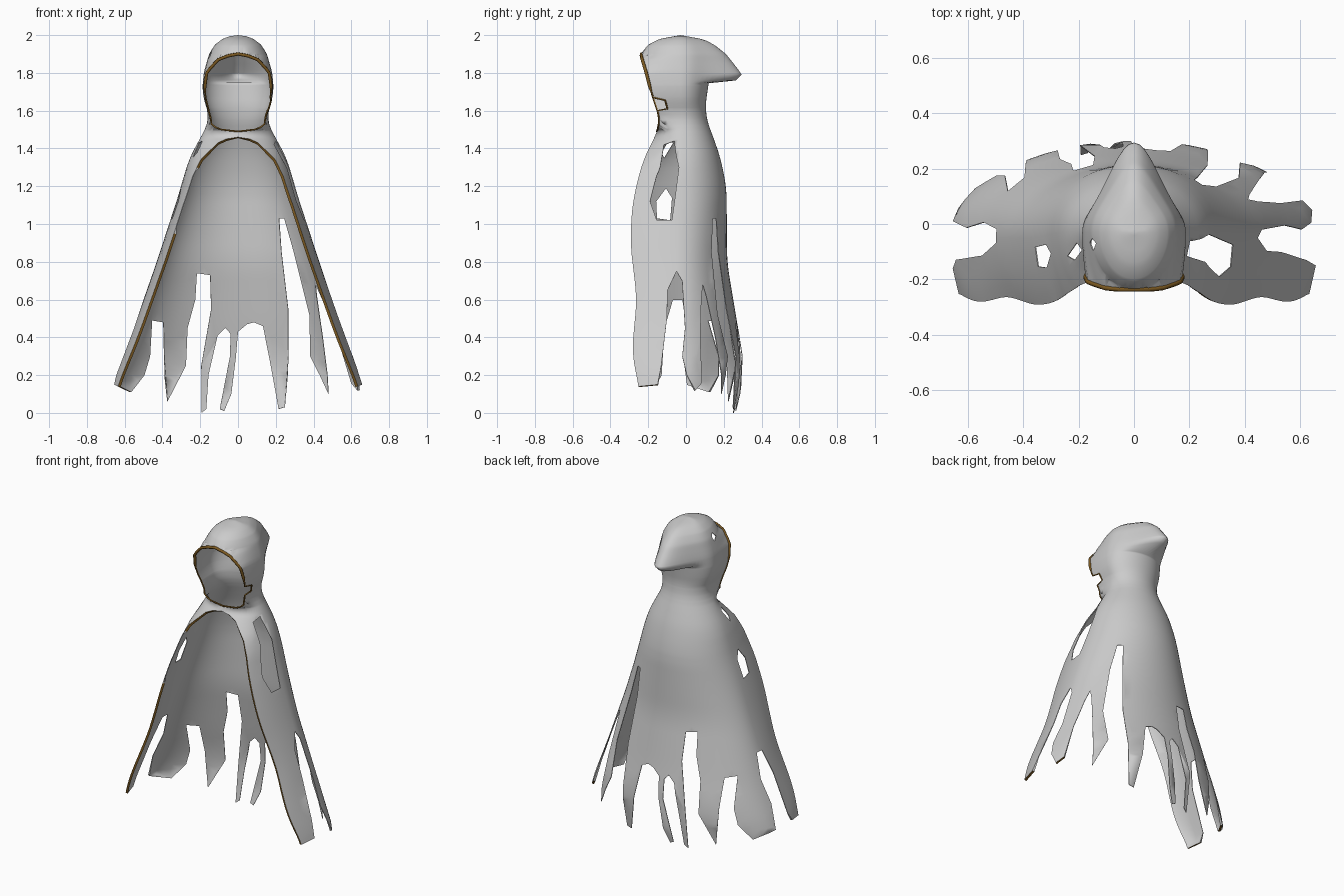
import bpy, bmesh, math
from mathutils import Vector
from mathutils.geometry import delaunay_2d_cdt

if "Cube" in bpy.data.objects:
    bpy.data.objects.remove(bpy.data.objects["Cube"])


def material(name, rgb):
    m = bpy.data.materials.new(name)
    m.use_nodes = True
    m.diffuse_color = (*rgb, 1)
    bsdf = m.node_tree.nodes["Principled BSDF"]
    bsdf.inputs["Base Color"].default_value = (*rgb, 1)
    bsdf.inputs["Roughness"].default_value = 0.8
    return m


cloth = material("grey cloth", (0.6, 0.6, 0.6))
braid = material("brown trim", (0.2, 0.1, 0.015))

# Profiles by height: half width, front, middle, back, hood tail, and opening angle
WIDTH = [(0, .70), (.15, .67), (.4, .57), (.6, .5), (.8, .43), (1, .365), (1.2, .30), (1.3, .275),
         (1.4, .235), (1.5, .17), (1.56, .148), (1.62, .17), (1.7, .19), (1.8, .182), (1.9, .153),
         (1.95, .122), (1.98, .082), (1.994, .045), (2, 0)]
FRONT = [(0, -.24), (.15, -.25), (.3, -.285), (.4, -.28), (.6, -.26), (.9, -.295), (1.1, -.285),
         (1.3, -.24), (1.4, -.2), (1.5, -.14), (1.55, -.135), (1.6, -.15), (1.7, -.185),
         (1.8, -.21), (1.9, -.24), (1.95, -.2), (1.98, -.14), (2, -.03)]
MIDDLE = [(0, -.05), (1, -.05), (1.5, -.02), (1.7, -.03), (2, -.03)]
BACK = [(0, .265), (.15, .3), (.3, .305), (.45, .275), (.6, .25), (.8, .217), (1.2, .215), (1.4, .17),
        (1.5, .125), (1.6, .1), (1.75, .12), (1.8, .13), (1.9, .12), (1.95, .09), (1.98, .05), (2, -.03)]
TAIL = [(0, 0), (1.745, 0), (1.76, .14), (1.78, .175), (1.87, .112), (1.97, .045), (2, 0)]
OPENING = [(0, 107), (.7, 114), (1.1, 119), (1.25, 123), (1.34, 130), (1.43, 150), (1.45, 162),
           (1.46, 180), (1.49, 180), (1.5, 150), (1.51, 138), (1.53, 122), (1.6, 108), (1.7, 110),
           (1.8, 114), (1.87, 140), (1.89, 160), (1.9, 180), (2, 180)]


def at(table, z):
    for (z0, v0), (z1, v1) in zip(table, table[1:]):
        if z <= z1:
            return v0 + (v1 - v0) * (z - z0) / (z1 - z0)
    return table[-1][1]


def soft(table, z):
    """Profile value with its corners rounded, less so towards both ends."""
    d = min(.07, (2 - z) * .13, z)
    return sum(at(table, z + d * k / 2) for k in (-2, -1, 0, 1, 2)) / 5


def surface(a, z):
    """Cloth point at angle a (degrees from the back) and height z."""
    r, c = math.radians(a), math.cos(math.radians(a))
    mid = soft(MIDDLE, z)
    if c >= 0:
        y = mid + (soft(BACK, z) - mid) * c + at(TAIL, z) * c ** 6
    else:
        y = mid + (soft(FRONT, z) - mid) * c / math.cos(math.radians(at(OPENING, z)))
    return Vector((soft(WIDTH, z) * math.sin(r), y, z))


def edge(z, side):
    """Angle of the front edge, with the torn notch in the left of the hood."""
    a = at(OPENING, z)
    if side > 0 and 1.6 < z < 1.67:
        a -= 8
    return side * a


# Ragged hem as (angle, height), from the left front edge round the back to the right
HEM = [(99, .15), (97, .25), (95, .5), (95, .65), (90, .75), (84, .7), (82, .45), (85, .3), (81, .2),
       (73, .12), (67, .16), (68, .4), (64, .6), (61, .68), (58, .62), (52, .4), (47, .2), (45, .1),
       (39, .3), (46, .52), (46, .85), (44, 1.03), (38, 1.03), (34, .85), (31, .55), (26, .3),
       (21, .03), (18, .02), (16, .25), (14, .46), (9, .48), (5, .47), (0, .43), (-1, .3), (-3, .1),
       (-6, .01), (-8, .02), (-4, .3), (-4, .42), (-7, .45), (-11, .41), (-14, .2), (-14, .02),
       (-16, 0), (-18, .25), (-16, .55), (-19, .73), (-29, .74), (-27, .6), (-29, .45),
       (-26, .25), (-33, .06), (-40, .3), (-47, .48), (-58, .49), (-50, .3), (-50, .2), (-58, .11),
       (-80, .15), (-84, .3), (-80, .45), (-84, .6), (-92, .6), (-96, .45), (-97, .2), (-100, .15)]
HOLES = [
    [(119, 1.42), (103, 1.44), (91, 1.3), (92, 1.15), (93, 1.02), (102, 1.02), (108, 1.12), (108, 1.3)],
    [(-108, 1.35), (-104, 1.43), (-115, 1.44), (-116, 1.38)],
    [(-94, 1.02), (-94, 1.14), (-99, 1.19), (-104, 1.12), (-102, 1.03)],
    [(-98, 1.87), (-96, 1.9), (-102, 1.92), (-108, 1.89)],
]
BROWN_TIPS = [(99, .15), (73, .12), (67, .16), (-58, .11), (-80, .15), (-100, .15)]

levels = {round(.14 + i * .03, 3) for i in range(62)}
levels |= {z for z, _ in OPENING + WIDTH if z > .2}
levels |= {1.599, 1.615, 1.655, 1.671, 1.735, 1.745, 1.76, 1.88, 1.895, 1.97, 1.988, 1.998}
levels = sorted(levels)

outline = HEM + [(edge(z, -1), z) for z in levels] + [(edge(z, 1), z) for z in reversed(levels)]
loops = [outline] + HOLES


def inside(a, z):
    hit = False
    for loop in loops:
        for (a0, z0), (a1, z1) in zip(loop, loop[1:] + loop[:1]):
            if (z0 > z) != (z1 > z) and a < a0 + (a1 - a0) * (z - z0) / (z1 - z0):
                hit = not hit
    return hit


def trimmed(a, z):
    """Whether a point lies on a brown part of the cloak's border."""
    torn = a < 0 and .96 < z < 1.29
    front = z < 1.465 and abs(a) > at(OPENING, z) - .5 and not torn
    return front or (round(a), round(z, 2)) in BROWN_TIPS


# Cloak and hood: triangulate the flat pattern, then wrap it round the profiles
flat, links = [], []
for loop in loops:
    start, n = len(flat), len(loop)
    flat += [Vector((a / 100, z)) for a, z in loop]
    links += [(start + i, start + (i + 1) % n) for i in range(n)]
rows = [.03, .08] + levels
flat += [Vector((a / 100, z)) for z in rows for a in range(-174, 175, 6) if inside(a, z)]
verts, _, tris, *_ = delaunay_2d_cdt(flat, links, [], 0, 1e-5)

bm = bmesh.new()
rim = bm.verts.layers.int.new("rim")
points = [bm.verts.new(surface(v.x * 100, v.y)) for v in verts]
for p, v in zip(points, verts):
    p[rim] = trimmed(v.x * 100, v.y)
for tri in tris:
    centre = sum((verts[i] for i in tri), Vector((0, 0))) / len(tri)
    if inside(centre.x * 100, centre.y):
        bm.faces.new([points[i] for i in tri])
bmesh.ops.delete(bm, geom=[v for v in bm.verts if not v.link_faces], context='VERTS')
bmesh.ops.remove_doubles(bm, verts=bm.verts, dist=.0005)
bmesh.ops.recalc_face_normals(bm, faces=bm.faces)
bm.normal_update()
if max(bm.verts, key=lambda v: v.co.z).normal.z < 0:
    bmesh.ops.reverse_faces(bm, faces=bm.faces)
    bm.normal_update()

# Lining, and a border that is thicker and brown along the trimmed edges
outer, border = list(bm.faces), [e for e in bm.edges if e.is_boundary]
lining = {v: bm.verts.new(v.co - v.normal * (.014 if v[rim] else .004)) for v in list(bm.verts)}
for f in outer:
    f.smooth = True
    bm.faces.new([lining[v] for v in reversed(f.verts)]).smooth = True
for e in border:
    a, b = e.verts
    f = bm.faces.new((a, b, lining[b], lining[a]))
    f.material_index = 1 if a[rim] and b[rim] else 0
    for side in f.edges:
        side.smooth = False
bmesh.ops.recalc_face_normals(bm, faces=bm.faces)
bm.verts.layers.int.remove(rim)
mesh = bpy.data.meshes.new("hooded_cloak")
bm.to_mesh(mesh)
bm.free()
mesh.materials.append(cloth)
mesh.materials.append(braid)
cloak = bpy.data.objects.new("hooded_cloak", mesh)
bpy.context.collection.objects.link(cloak)

# Rolled trim round the face opening, thicker over the brow
curve = bpy.data.curves.new("hood_trim", 'CURVE')
curve.dimensions = '3D'
curve.bevel_depth = .009
curve.bevel_resolution = 1
spline = curve.splines.new('POLY')
path = [(edge(z, s), z) for s in (1, -1) for z in levels[::s] if 1.49 + (s < 0) * .002 < z + .001 < 1.902 - (s < 0) * .002]
spline.points.add(len(path) - 1)
for p, (a, z) in zip(spline.points, path):
    p.co = (*surface(a, z), 1)
    p.radius = 1 if z > 1.72 else .55
spline.use_cyclic_u = True
curve.materials.append(braid)
hood_trim = bpy.data.objects.new("hood_trim", curve)
bpy.context.collection.objects.link(hood_trim)
bpy.ops.object.select_all(action='DESELECT')
hood_trim.select_set(True)
bpy.context.view_layer.objects.active = hood_trim
bpy.ops.object.convert(target='MESH')
